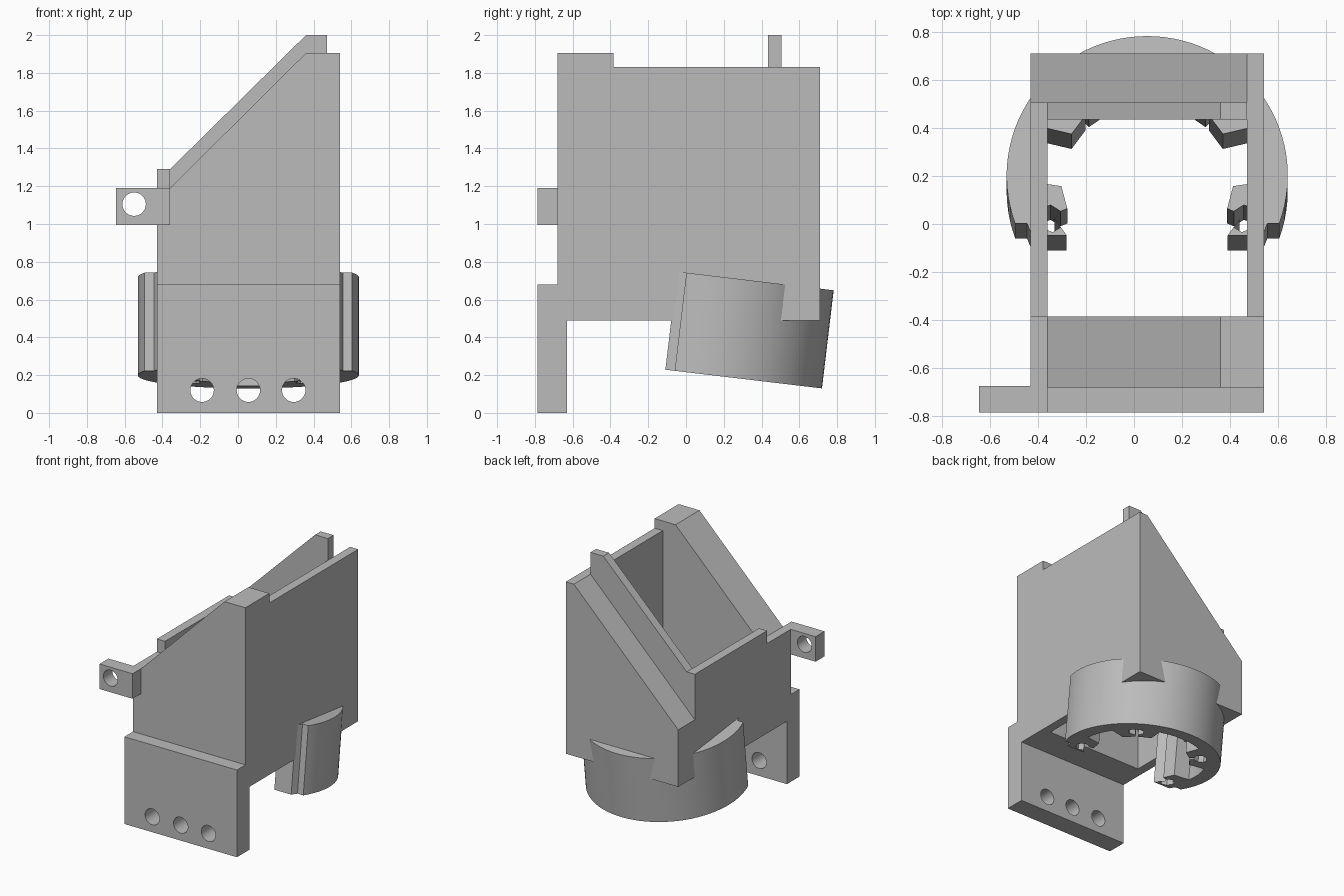
import bpy, bmesh
from math import sin, cos, radians
from mathutils import Vector

cube = bpy.data.objects.get("Cube")
if cube:
    bpy.data.objects.remove(cube, do_unlink=True)

grey = bpy.data.materials.new("plain_grey")
grey.use_nodes = True
grey.diffuse_color = (0.5, 0.5, 0.5, 1)
grey.node_tree.nodes["Principled BSDF"].inputs["Base Color"].default_value = (0.5, 0.5, 0.5, 1)


def prism(name, outline, axis, start, end):
    """Extrude a closed outline along x, y or z."""
    place = {"x": lambda a, b, t: (t, a, b),
             "y": lambda a, b, t: (a, t, b),
             "z": lambda a, b, t: (a, b, t)}[axis]
    bm = bmesh.new()
    face = bm.faces.new([bm.verts.new(place(a, b, start)) for a, b in outline])
    grown = bmesh.ops.extrude_face_region(bm, geom=[face])["geom"]
    shift = Vector(place(0, 0, end - start))
    bmesh.ops.translate(bm, vec=shift, verts=[g for g in grown if isinstance(g, bmesh.types.BMVert)])
    bmesh.ops.recalc_face_normals(bm, faces=bm.faces)
    mesh = bpy.data.meshes.new(name)
    bm.to_mesh(mesh)
    bm.free()
    mesh.materials.append(grey)
    obj = bpy.data.objects.new(name, mesh)
    bpy.context.collection.objects.link(obj)
    return obj


def rect(a0, a1, b0, b1):
    return [(a0, b0), (a1, b0), (a1, b1), (a0, b1)]


def polar(r, degrees):
    return (r * cos(radians(degrees)), r * sin(radians(degrees)))


def smooth(obj):
    bpy.ops.object.select_all(action="DESELECT")
    obj.select_set(True)
    bpy.context.view_layer.objects.active = obj
    bpy.ops.object.shade_smooth_by_angle(angle=radians(25))


def drill(obj, x, z, radius=0.062):
    """Cut a round hole from front to back."""
    circle = [(x + radius * cos(radians(a)), z + radius * sin(radians(a))) for a in range(0, 360, 10)]
    cutter = prism("hole_cutter", circle, "y", -1, -0.5)
    mod = obj.modifiers.new("hole", "BOOLEAN")
    mod.operation = "DIFFERENCE"
    mod.solver = "EXACT"
    mod.object = cutter
    bpy.context.view_layer.objects.active = obj
    bpy.ops.object.modifier_apply(modifier=mod.name)
    bpy.data.objects.remove(cutter, do_unlink=True)


# Hopper outer and inner limits
OUT_R, OUT_L, IN_R, IN_L = -0.43, 0.54, -0.36, 0.47
FRONT, FRONT_IN, BACK_IN, RIDGE, BACK = -0.68, -0.385, 0.435, 0.505, 0.71
BASE = 0.49

# Hopper walls
prism("front_block", [(OUT_R, BASE), (OUT_L, BASE), (OUT_L, 1.905), (0.36, 1.905),
                      (IN_R, 1.19), (OUT_R, 1.19)], "y", FRONT, FRONT_IN)
prism("right_wall", rect(FRONT_IN, RIDGE, BASE, 1.29), "x", OUT_R, IN_R)
prism("left_wall", rect(FRONT_IN, BACK, BASE, 1.83), "x", IN_L, OUT_L)
prism("rear_ridge", [(IN_R, BASE), (IN_L, BASE), (IN_L, 2), (0.36, 2), (IN_R, 1.29)],
      "y", BACK_IN, RIDGE)
prism("rear_ramp", [(OUT_R, BASE), (IN_L, BASE), (IN_L, 1.83), (OUT_R, 0.935)], "y", RIDGE, BACK)

# Mounting plate with three screw holes
plate = prism("mounting_plate", [(-0.785, 0), (-0.63, 0), (-0.63, BASE), (FRONT, BASE),
                                 (FRONT, 0.68), (-0.785, 0.68)], "x", OUT_R, OUT_L)
for x in (-0.19, 0.055, 0.295):
    drill(plate, x, 0.12)
smooth(plate)

# Side tab with one screw hole
tab = prism("side_tab", rect(-0.645, IN_R, 0.995, 1.19), "y", -0.785, -0.675)
drill(tab, -0.55, 1.105)
smooth(tab)

# Open clamp ring with paired inner teeth around narrow pockets
R_OUT, R_IN, R_TIP = 0.585, 0.48, 0.36
flank = [(R_IN, 21), (R_TIP, 17), (R_TIP, 1.5), (0.39, 1.5), (0.42, 7), (0.46, 7), (0.485, 3)]


def tooth(centre, side):
    return [polar(r, centre + side * a) for r, a in flank]


inner = [(0.5, -0.2), (0.48, -0.25), (0.335, -0.25), (0.385, -0.18)]
inner += [polar(r, -24 - a) for r, a in flank[4:]]
inner += tooth(-24, 1)[::-1]
inner += [polar(R_IN, a) for a in (4, 11, 18)]
inner += tooth(46, -1) + tooth(46, 1)[::-1]
inner += [polar(R_IN, a) for a in (75, 83)]
mirrored = [(-x, y) for x, y in inner]
outer = [polar(R_OUT, -20 + 220 * i / 60) for i in range(61)]
ring = prism("clamp_ring", outer + mirrored + inner[::-1], "z", 0, 0.523)
ring.location = (0.055, 0.139, 0.199)
ring.rotation_euler.x = radians(-6.8)
smooth(ring)
